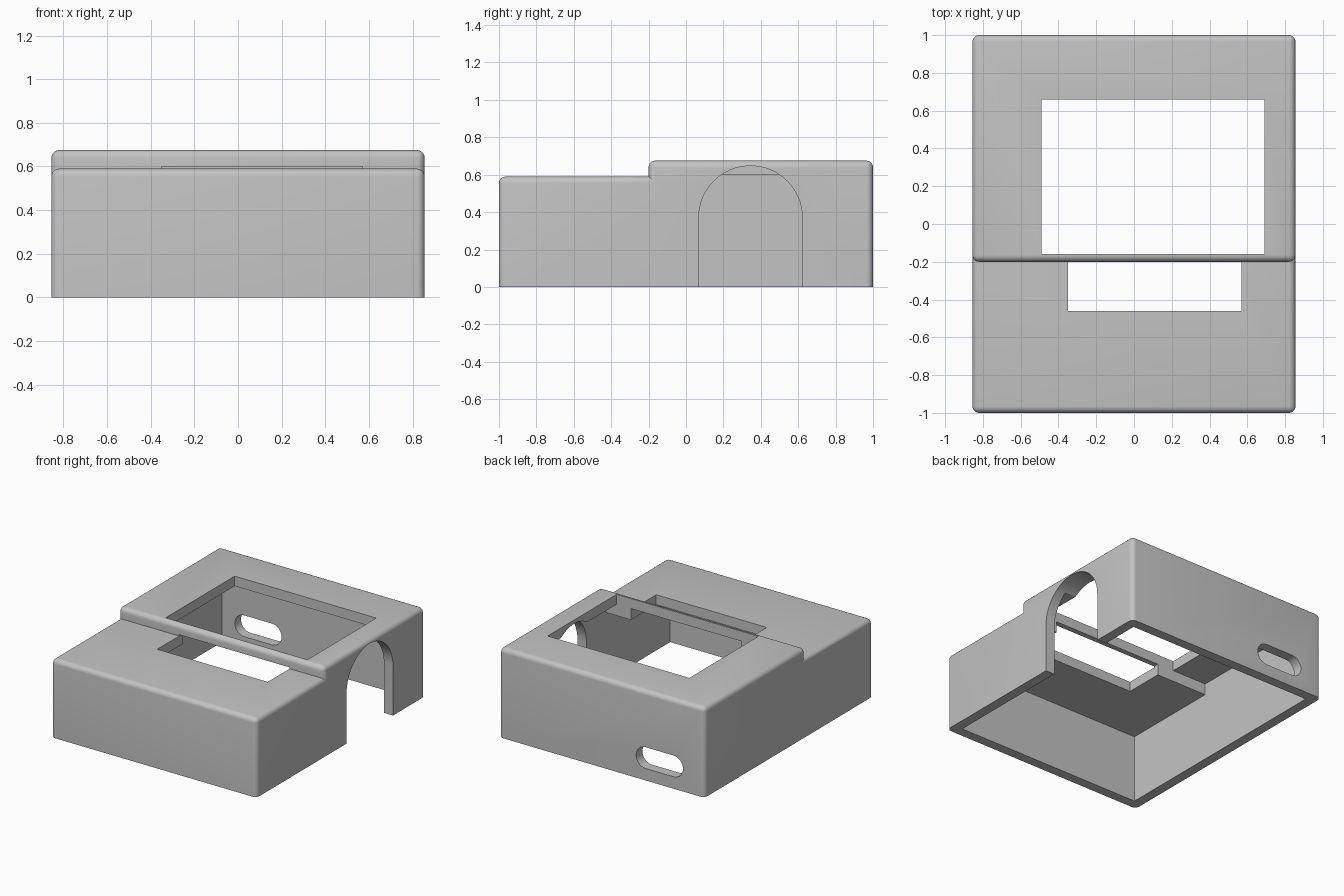
import bpy, bmesh, math

if "Cube" in bpy.data.objects:
    bpy.data.objects.remove(bpy.data.objects["Cube"])

W, WALL, FILLET = 0.855, 0.075, 0.035
LOW_Z, HIGH_Z, STEP_Y = 0.59, 0.675, -0.20

grey = bpy.data.materials.new("plain grey")
grey.diffuse_color = (0.55, 0.55, 0.55, 1)
grey.use_nodes = True
grey.node_tree.nodes["Principled BSDF"].inputs["Base Color"].default_value = grey.diffuse_color


def add_object(name, bm):
    bmesh.ops.recalc_face_normals(bm, faces=bm.faces)
    mesh = bpy.data.meshes.new(name)
    bm.to_mesh(mesh)
    bm.free()
    mesh.materials.append(grey)
    ob = bpy.data.objects.new(name, mesh)
    bpy.context.collection.objects.link(ob)
    return ob


def prism(name, points, offset):
    """Extrude a closed outline along an offset."""
    bm = bmesh.new()
    face = bm.faces.new([bm.verts.new(p) for p in points])
    new = bmesh.ops.extrude_face_region(bm, geom=[face])["geom"]
    bmesh.ops.translate(bm, vec=offset,
                        verts=[v for v in new if isinstance(v, bmesh.types.BMVert)])
    return add_object(name, bm)


def box(name, x0, x1, y0, y1, z0, z1):
    return prism(name, [(x0, y0, z0), (x1, y0, z0), (x1, y1, z0), (x0, y1, z0)],
                 (0, 0, z1 - z0))


def round_edges(ob, keep):
    """Fillet the edges whose midpoint passes the rule."""
    bm = bmesh.new()
    bm.from_mesh(ob.data)
    edges = [e for e in bm.edges if keep((e.verts[0].co + e.verts[1].co) / 2)]
    bmesh.ops.bevel(bm, geom=edges, offset=FILLET, offset_type='OFFSET',
                    segments=5, profile=0.5, affect='EDGES')
    bm.to_mesh(ob.data)
    bm.free()


def combine(target, other, operation):
    mod = target.modifiers.new(other.name, 'BOOLEAN')
    mod.operation, mod.solver, mod.object = operation, 'EXACT', other
    bpy.context.view_layer.objects.active = target
    bpy.ops.object.modifier_apply(modifier=mod.name)
    bpy.data.objects.remove(other)


# Outer shell: tall rear block and lower front block, open edges left sharp
case = box("stepped_case", -W, W, STEP_Y, 1, 0, HIGH_Z)
round_edges(case, lambda m: m.z > 0.01)
front = box("front_block", -W, W, -1, 0.1, 0, LOW_Z)
round_edges(front, lambda m: m.z > 0.01 and m.y < 0.09)
combine(case, front, 'UNION')

# Hollow interior following the step, open at the bottom
inner = W - WALL
combine(case, box("rear_cavity", -inner, inner, -0.16, 1 - WALL, -0.1, 0.60), 'DIFFERENCE')
combine(case, box("front_cavity", -inner, inner, -1 + WALL, 0, -0.1, 0.515), 'DIFFERENCE')

# Large top window and the smaller one below the crossbar
combine(case, box("top_window", -0.49, 0.69, -0.16, 0.66, 0.45, 0.8), 'DIFFERENCE')
combine(case, box("front_window", -0.35, 0.57, -0.46, -0.10, 0.4, 0.60), 'DIFFERENCE')

# Arched doorway in the right wall
cy, r, spring = 0.345, 0.277, 0.37
arch = [(0.6, cy - r, -0.1), (0.6, cy + r, -0.1)]
arch += [(0.6, cy + r * math.cos(a), spring + r * math.sin(a))
         for a in (math.pi * i / 32 for i in range(33))]
combine(case, prism("side_arch", arch, (0.5, 0, 0)), 'DIFFERENCE')

# Rounded slot in the back wall
sx, sz, sr, half = -0.48, 0.17, 0.08, 0.115
slot = []
for side, start in ((1, -math.pi / 2), (-1, math.pi / 2)):
    for i in range(17):
        a = start + math.pi * i / 16
        slot.append((sx + side * half + sr * math.cos(a), 0.8, sz + sr * math.sin(a)))
combine(case, prism("back_slot", slot, (0, 0.4, 0)), 'DIFFERENCE')

# Smooth fillets, sharp corners
bpy.ops.object.select_all(action='DESELECT')
case.select_set(True)
bpy.context.view_layer.objects.active = case
bpy.ops.object.shade_smooth_by_angle(angle=math.radians(30))
